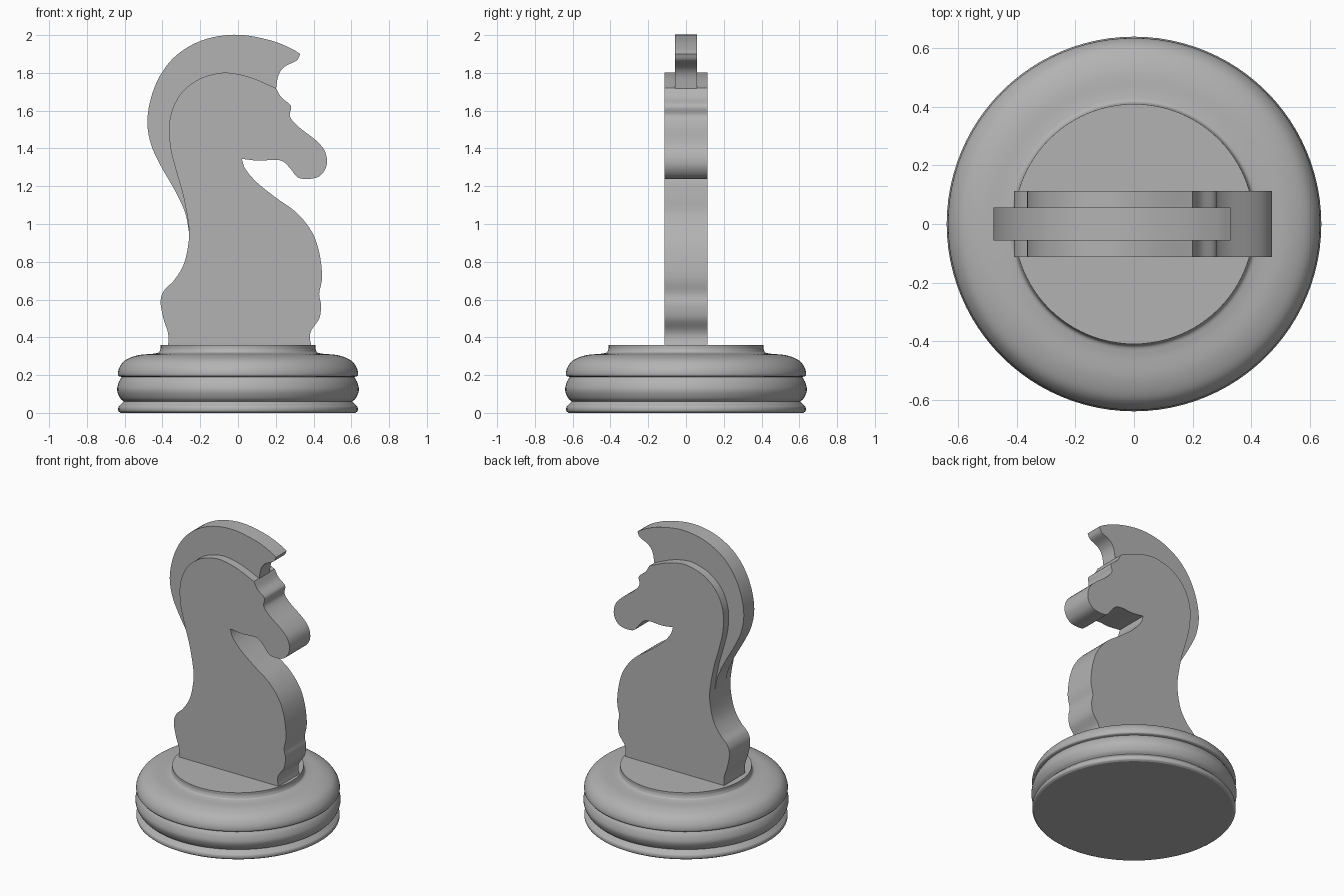
import bpy
import bmesh
import math
from mathutils import Vector

default_cube = bpy.data.objects.get("Cube")
if default_cube:
    bpy.data.objects.remove(default_cube, do_unlink=True)

# One plain grey for the whole piece
grey = bpy.data.materials.new("matte_grey")
grey.use_nodes = True
colour = (0.45, 0.45, 0.45, 1)
grey.diffuse_color = colour
grey.node_tree.nodes["Principled BSDF"].inputs["Base Color"].default_value = colour


def smooth_path(points, steps=5):
    """Smooth curve through points given in hundredths of a unit."""
    pts = [Vector(p) / 100 for p in points]
    pts = [2 * pts[0] - pts[1]] + pts + [2 * pts[-1] - pts[-2]]
    path = []
    for a, b, c, d in zip(pts, pts[1:], pts[2:], pts[3:]):
        for step in range(steps):
            t = step / steps
            path.append(b + (c - a) * t / 2
                        + (2 * a - 5 * b + 4 * c - d) * t * t / 2
                        + (3 * b - a - 3 * c + d) * t ** 3 / 2)
    return path + [pts[-2]]


def outline(*sections):
    """Join smooth sections that meet at sharp corners."""
    loop = []
    for section in sections:
        loop += smooth_path(section)[:-1]
    return loop + [Vector(sections[-1][-1]) / 100]


def finish(name, bm):
    bmesh.ops.recalc_face_normals(bm, faces=bm.faces)
    mesh = bpy.data.meshes.new(name)
    bm.to_mesh(mesh)
    bm.free()
    mesh.materials.append(grey)
    obj = bpy.data.objects.new(name, mesh)
    bpy.context.collection.objects.link(obj)
    bpy.ops.object.select_all(action="DESELECT")
    obj.select_set(True)
    bpy.context.view_layer.objects.active = obj
    bpy.ops.object.shade_smooth_by_angle(angle=math.radians(30))
    return obj


def slab(name, loop, half_depth):
    """Extrude a side silhouette evenly to front and back."""
    bm = bmesh.new()
    face = bm.faces.new([bm.verts.new((p.x, -half_depth, p.y)) for p in loop])
    result = bmesh.ops.extrude_face_region(bm, geom=[face], use_keep_orig=True)
    moved = [v for v in result["geom"] if isinstance(v, bmesh.types.BMVert)]
    bmesh.ops.translate(bm, verts=moved, vec=(0, 2 * half_depth, 0))
    return finish(name, bm)


def turned(name, profile, sides=96):
    """Revolve a (radius, height) profile around the vertical axis."""
    bm = bmesh.new()
    rings = []
    for r, z in profile:
        rings.append([bm.verts.new((r * math.cos(math.tau * i / sides),
                                    r * math.sin(math.tau * i / sides), z))
                      for i in range(sides)])
    for low, high in zip(rings, rings[1:]):
        for i in range(sides):
            j = (i + 1) % sides
            bm.faces.new((low[i], low[j], high[j], high[i]))
    bm.faces.new(rings[0])
    bm.faces.new(rings[-1])
    return finish(name, bm)


# Turned base: foot ring, middle bead, rounded shoulder and plinth
turned("base", outline(
    [(62, 0), (63.3, 1), (63.3, 3), (62, 4.5), (60.5, 6)],
    [(60.5, 6), (62.5, 8), (64, 12), (63.2, 16), (61.5, 19)],
    [(61.5, 19), (63.5, 20), (62.8, 24), (59.5, 28), (53, 30.5), (45, 31.3)],
    [(45, 31.3), (42, 32), (41, 34)],
    [(41, 34), (41, 36)]))

# Horse body: back and crown, then face and jaw, then chest
back = [(-37, 35), (-37, 42), (-39.5, 50), (-41, 59), (-39, 65), (-34, 70),
        (-29, 78), (-26.5, 88), (-26, 98), (-29, 115), (-33, 129),
        (-36, 142), (-36, 156), (-31, 168), (-22, 176), (-12, 179.5),
        (-4, 180), (7, 177.5), (20, 172)]
face = [(20, 172), (23, 167), (28, 162.5), (27.5, 157), (32, 151.5),
        (41, 144.5), (46, 138.5), (47, 131.5), (44, 126), (39, 124),
        (32, 124.5), (28, 129), (24, 133), (19, 134), (11, 133.5), (2, 134.5)]
chest = [(2, 134.5), (4, 129), (10, 122), (20, 114), (31, 106), (39, 96),
         (43, 85), (44.5, 72), (43, 63), (44, 57), (43, 50), (39, 44),
         (38, 40), (39, 35)]
slab("horse_body", outline(back, face, chest), 0.113)

# Thinner mane crest, tucked into the body along its inner edge
crest = [(-26, 96), (-28, 106), (-33, 117), (-41, 131), (-46, 142),
         (-48, 154), (-46, 167), (-41, 179), (-33, 189), (-22, 196),
         (-10, 199.5), (3, 200), (18, 197), (28, 193), (33, 190)]
forelock = [(33, 190), (31, 186.5), (25, 183.5), (21.5, 179), (20, 171)]
inner = [(20, 171), (-4, 172), (-24, 165), (-28, 150), (-24, 128), (-20, 108)]
slab("mane", outline(crest, forelock, inner), 0.057)
